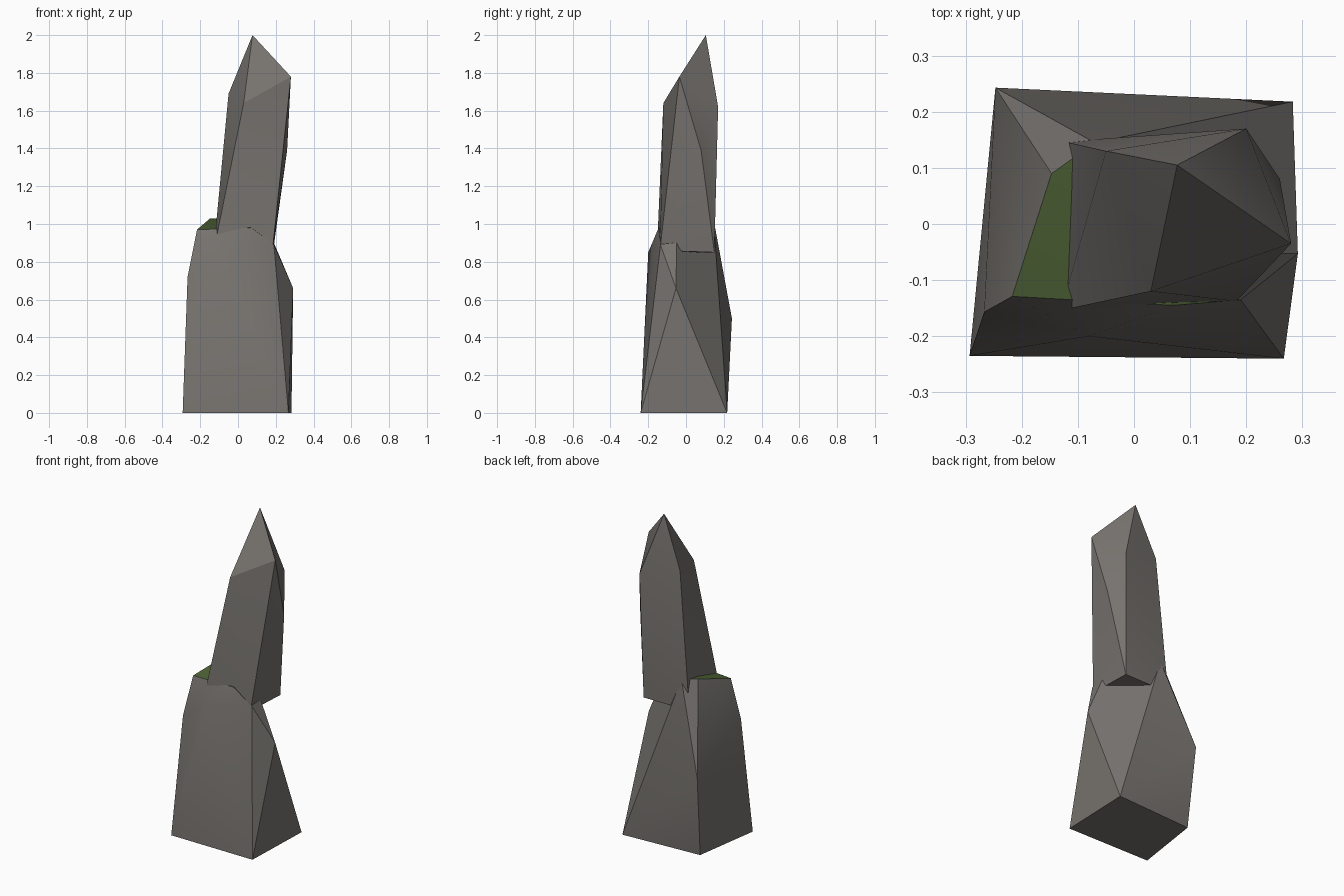
import bpy, bmesh, math

if "Cube" in bpy.data.objects:
    bpy.data.objects.remove(bpy.data.objects["Cube"])


def material(name, color):
    m = bpy.data.materials.new(name)
    m.diffuse_color = (*color, 1)
    m.use_nodes = True
    m.node_tree.nodes["Principled BSDF"].inputs["Base Color"].default_value = m.diffuse_color
    return m


stone = material("grey_stone", (0.185, 0.173, 0.160))
moss = material("moss_green", (0.074, 0.122, 0.036))


def rock(name, corners, mossy=False):
    """Faceted rock: convex hull of a few corner points."""
    bm = bmesh.new()
    for c in corners:
        bm.verts.new(c)
    res = bmesh.ops.convex_hull(bm, input=bm.verts[:])
    loose = [v for v in bm.verts if not v.link_faces]
    bmesh.ops.delete(bm, geom=loose, context='VERTS')
    bmesh.ops.dissolve_limit(bm, angle_limit=math.radians(1),
                             verts=bm.verts[:], edges=bm.edges[:])
    bmesh.ops.recalc_face_normals(bm, faces=bm.faces[:])
    bm.normal_update()
    # soft shading across shallow creases, sharp elsewhere
    for e in bm.edges:
        e.smooth = e.calc_face_angle(0) < math.radians(25)
    for f in bm.faces:
        f.smooth = True
        f.material_index = int(mossy and f.normal.z > 0.7)
    me = bpy.data.meshes.new(name)
    bm.to_mesh(me)
    bm.free()
    me.materials.append(stone)
    if mossy:
        me.materials.append(moss)
    ob = bpy.data.objects.new(name, me)
    bpy.context.collection.objects.link(ob)
    return ob


# wide base boulder with mossy top
rock("base_rock", [
    (-0.293, -0.235, 0), (0.267, -0.24, 0), (0.283, 0.218, 0), (-0.23, 0.19, 0),
    (-0.267, -0.157, 0.72), (-0.08, -0.2, 0.85),
    (0.292, -0.053, 0.66), (-0.247, 0.243, 0.5),
    (-0.217, -0.129, 0.97), (0.07, -0.145, 0.98), (0.19, -0.135, 0.89),
    (0.19, -0.05, 0.90), (-0.07, 0.145, 1.03), (-0.147, 0.09, 1.03),
], mossy=True)

# leaning pointed stone standing on the base
rock("upper_rock", [
    (-0.13, -0.154, 0.85), (0.182, -0.138, 0.86),
    (0.185, 0.15, 0.85), (-0.125, 0.147, 0.85),
    (0.03, -0.12, 1.64), (0.28, -0.035, 1.78), (0.26, 0.08, 1.39),
    (0.20, 0.17, 1.62), (-0.05, 0.13, 1.69), (0.077, 0.105, 2.0),
])
